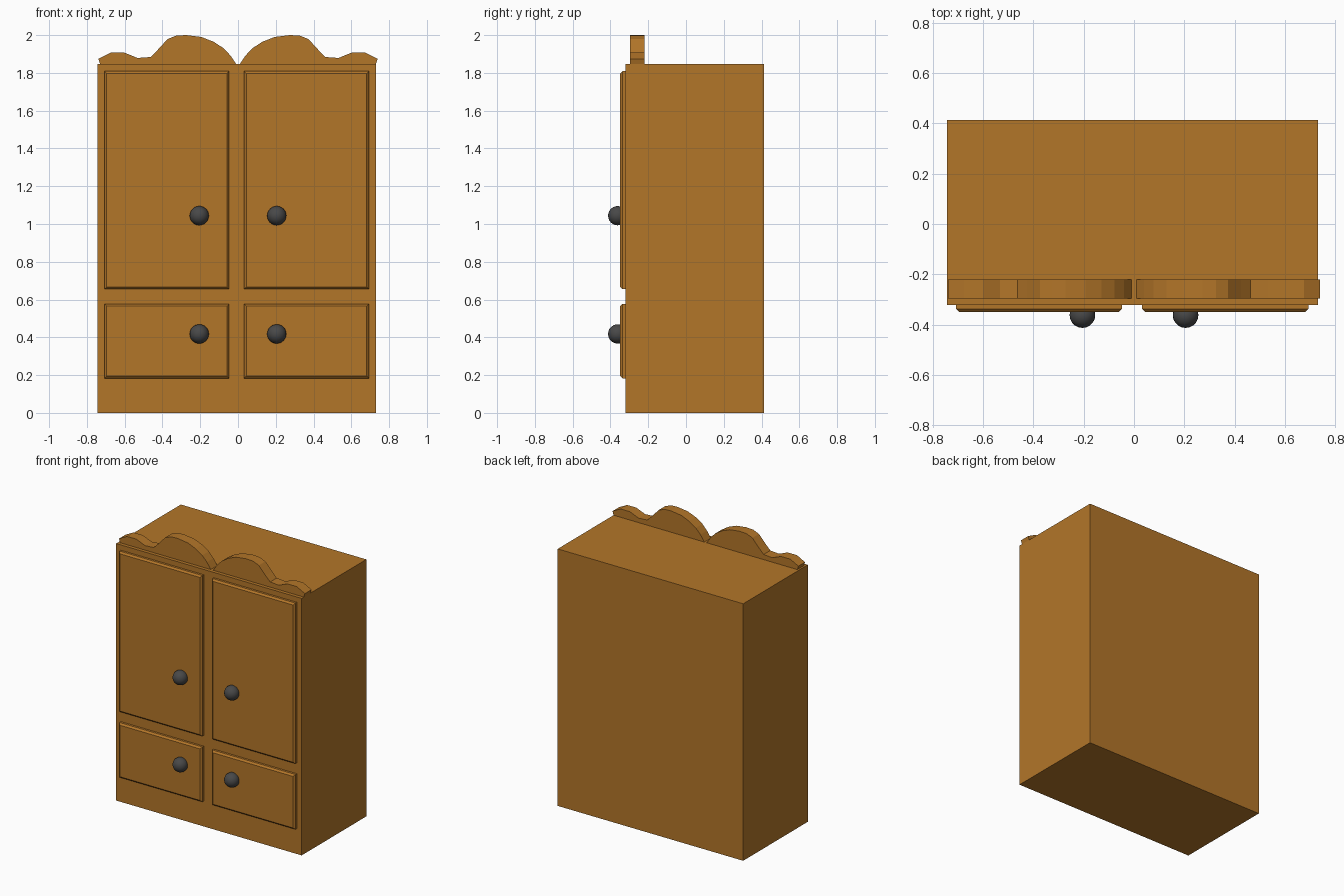
import bpy, bmesh
from mathutils import Matrix, Vector

if "Cube" in bpy.data.objects:
    bpy.data.objects.remove(bpy.data.objects["Cube"])


def material(name, rgb):
    m = bpy.data.materials.new(name)
    m.diffuse_color = (*rgb, 1)
    m.use_nodes = True
    m.node_tree.nodes["Principled BSDF"].inputs["Base Color"].default_value = m.diffuse_color
    return m


WOOD = material("wood", (0.45, 0.18, 0.022))
DARK = material("dark_metal", (0.065, 0.065, 0.065))


def finish(bm, name, mat, smooth=False):
    bmesh.ops.recalc_face_normals(bm, faces=bm.faces)
    for f in bm.faces:
        f.smooth = smooth
    me = bpy.data.meshes.new(name)
    bm.to_mesh(me)
    bm.free()
    me.materials.append(mat)
    ob = bpy.data.objects.new(name, me)
    bpy.context.collection.objects.link(ob)
    return ob


def box(name, lo, hi, chamfer=0):
    lo, hi = Vector(lo), Vector(hi)
    bm = bmesh.new()
    bmesh.ops.create_cube(bm, size=1)
    bmesh.ops.scale(bm, vec=hi - lo, verts=bm.verts)
    bmesh.ops.translate(bm, vec=(lo + hi) / 2, verts=bm.verts)
    if chamfer:
        front = [e for e in bm.edges if all(v.co.y < lo.y + 1e-4 for v in e.verts)]
        bmesh.ops.bevel(bm, geom=front, offset=chamfer, segments=1, affect='EDGES')
    return finish(bm, name, WOOD)


def knob(name, x, z):
    bm = bmesh.new()
    bmesh.ops.create_icosphere(bm, subdivisions=3, radius=0.051,
                               matrix=Matrix.Translation((x, -0.362, z)))
    return finish(bm, name, DARK, True)


# Scalloped crest outline, right half, from the centre outwards
CREST = [(0.008, 1.845), (0.04, 1.892), (0.077, 1.931), (0.13, 1.965),
         (0.193, 1.99), (0.272, 2.0), (0.325, 1.998), (0.373, 1.979),
         (0.426, 1.921), (0.463, 1.884), (0.532, 1.879), (0.601, 1.907),
         (0.675, 1.907), (0.739, 1.874), (0.73, 1.845)]


def crest(name, side):
    bm = bmesh.new()
    face = bm.faces.new([bm.verts.new((side * x, -0.296, z)) for x, z in CREST])
    ext = bmesh.ops.extrude_face_region(bm, geom=[face])
    moved = [g for g in ext["geom"] if isinstance(g, bmesh.types.BMVert)]
    bmesh.ops.translate(bm, vec=(0, 0.075, 0), verts=moved)
    return finish(bm, name, WOOD)


# Cabinet body
box("cabinet_body", (-0.744, -0.321, 0), (0.731, 0.413, 1.847))

# Doors, drawers, knobs and crest halves on each side
for label, x0, x1, side in (("left", -0.707, -0.047, -1), ("right", 0.032, 0.693, 1)):
    box(label + "_door", (x0, -0.349, 0.655), (x1, -0.319, 1.809), 0.012)
    box(label + "_drawer", (x0, -0.349, 0.183), (x1, -0.319, 0.577), 0.012)
    knob(label + "_door_knob", side * 0.205, 1.044)
    knob(label + "_drawer_knob", side * 0.205, 0.418)
    crest(label + "_crest", side)
